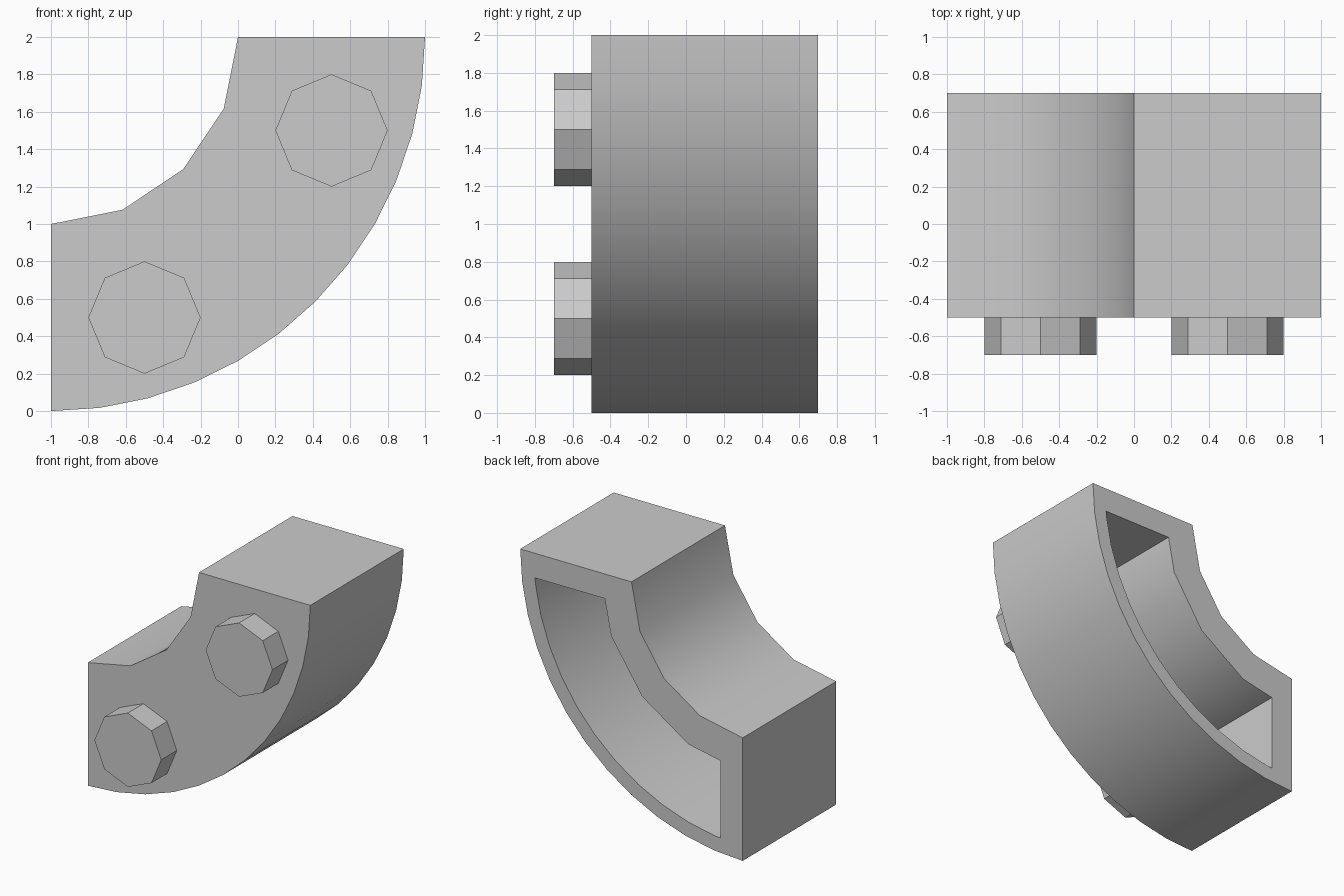
import bpy, bmesh, math

cube = bpy.data.objects.get("Cube")
if cube:
    bpy.data.objects.remove(cube, do_unlink=True)

grey = bpy.data.materials.new("light_grey")
grey.use_nodes = True
colour = (0.6, 0.6, 0.6, 1)
grey.diffuse_color = colour
grey.node_tree.nodes["Principled BSDF"].inputs["Base Color"].default_value = colour

FRONT, BACK, FLOOR = -0.5, 0.7, -0.3
END_WALL = 0.2


def quarter_arc(radius, segments, trim=0):
    """Quarter arc around (-1, 2); trim cuts both ends back along the end chords."""
    step = math.pi / 2 / segments
    pts = [(radius * math.cos(i * step), radius * math.sin(i * step))
           for i in range(segments + 1)]
    if trim:
        t = trim / pts[1][1]
        x = pts[0][0] + (pts[1][0] - pts[0][0]) * t
        pts[0], pts[-1] = (x, trim), (trim, x)
    return [(x - 1, 2 - d) for x, d in pts]


def curved_outline(inner, outer, trim=0):
    return quarter_arc(inner, 4, trim) + quarter_arc(outer, 12, trim)[::-1]


def finish(bm, name):
    bmesh.ops.recalc_face_normals(bm, faces=bm.faces[:])
    mesh = bpy.data.meshes.new(name)
    bm.to_mesh(mesh)
    bm.free()
    mesh.materials.append(grey)
    obj = bpy.data.objects.new(name, mesh)
    bpy.context.collection.objects.link(obj)
    bpy.ops.object.select_all(action='DESELECT')
    obj.select_set(True)
    bpy.context.view_layer.objects.active = obj
    bpy.ops.object.shade_smooth_by_angle(angle=math.radians(30))
    return obj


# Curved block, hollow and open at the back
bm = bmesh.new()
shell = curved_outline(1.0, 2.0)
cavity = curved_outline(1.28, 1.88, END_WALL)
rings = [[bm.verts.new((x, y, z)) for x, z in outline]
         for outline, y in ((shell, FRONT), (shell, BACK), (cavity, BACK), (cavity, FLOOR))]
for a, b in zip(rings, rings[1:]):
    for i in range(len(a)):
        j = (i + 1) % len(a)
        bm.faces.new((a[i], a[j], b[j], b[i]))
bm.faces.new(rings[0])
bm.faces.new(rings[-1])
finish(bm, "curved_block")

# Two octagonal studs on the front
for name, x, z in (("lower_stud", -0.5, 0.5), ("upper_stud", 0.5, 1.5)):
    bm = bmesh.new()
    bmesh.ops.create_cone(bm, cap_ends=True, segments=8, radius1=0.3, radius2=0.3, depth=0.2)
    for v in bm.verts:
        v.co = (x + v.co.x, FRONT - 0.1 + v.co.z, z + v.co.y)
    finish(bm, name)
